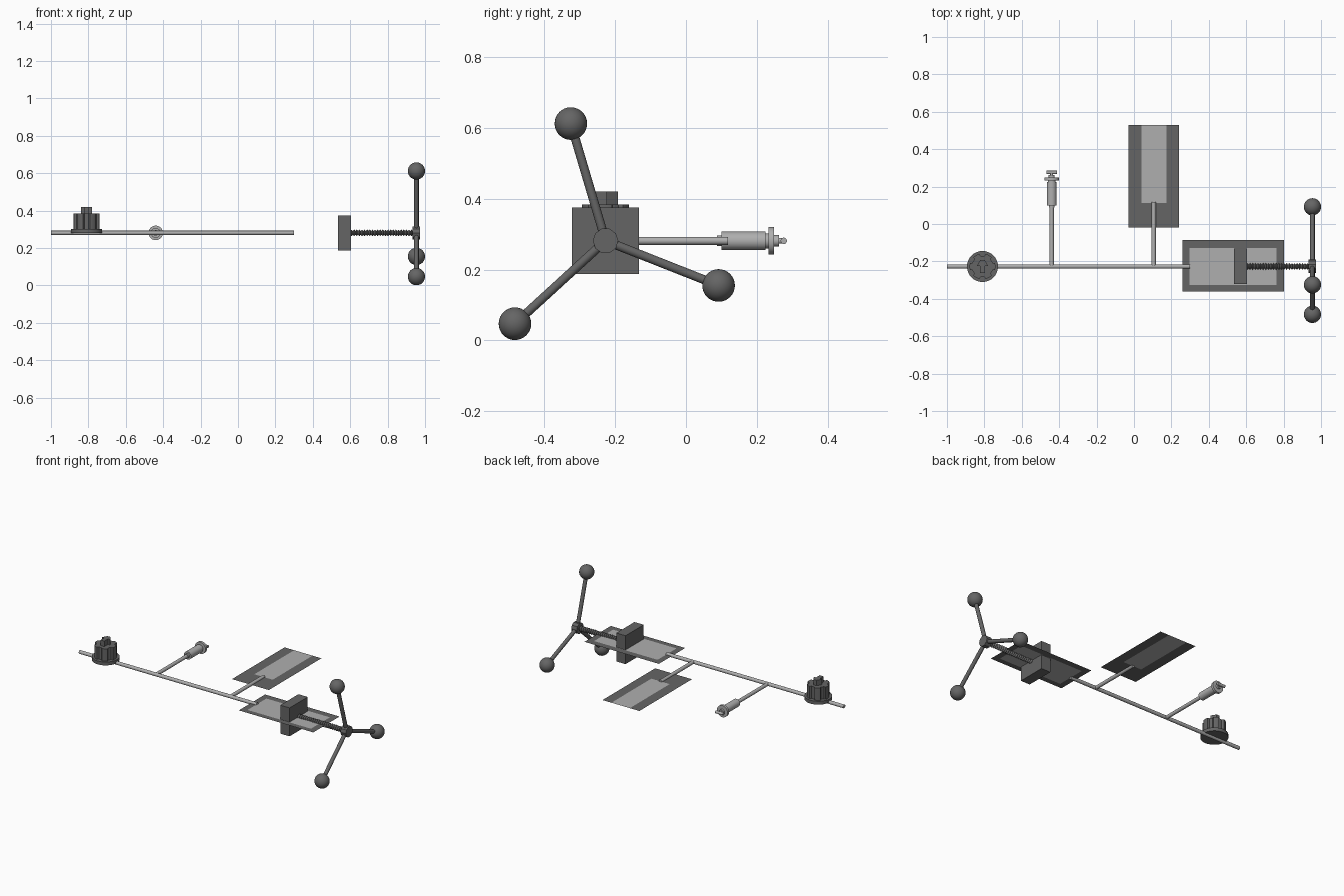
import bpy, bmesh, math
from mathutils import Vector, Matrix

if "Cube" in bpy.data.objects:
    bpy.data.objects.remove(bpy.data.objects["Cube"])

Y0, Z0 = -0.227, 0.281   # axis of the main pipe


def material(name, v):
    m = bpy.data.materials.new(name)
    m.diffuse_color = (v, v, v, 1)
    m.use_nodes = True
    m.node_tree.nodes["Principled BSDF"].inputs["Base Color"].default_value = m.diffuse_color
    return m


DARK = material("dark grey", 0.13)
LIGHT = material("light grey", 0.43)


def make(name, bm, *mats, smooth=None):
    me = bpy.data.meshes.new(name)
    bm.to_mesh(me)
    bm.free()
    ob = bpy.data.objects.new(name, me)
    bpy.context.collection.objects.link(ob)
    for m in mats:
        me.materials.append(m)
    if smooth:
        bpy.ops.object.select_all(action='DESELECT')
        ob.select_set(True)
        bpy.context.view_layer.objects.active = ob
        bpy.ops.object.shade_smooth_by_angle(angle=math.radians(smooth))
    return ob


def box(name, lo, hi, mat):
    bm = bmesh.new()
    lo, hi = Vector(lo), Vector(hi)
    bmesh.ops.create_cube(bm, size=1, matrix=Matrix.Translation((lo + hi) / 2)
                          @ Matrix.Diagonal((*(hi - lo), 1)))
    return make(name, bm, mat)


def lathe(name, origin, axis, profile, mat, n=24, smooth=30):
    """Revolve (distance, radius) pairs about an axis; ends are capped."""
    bm = bmesh.new()
    rot = Vector(axis).to_track_quat('Z', 'Y').to_matrix()
    rings = [[bm.verts.new(Vector(origin) + rot @ Vector(
        (r * math.cos(2 * math.pi * i / n), r * math.sin(2 * math.pi * i / n), d)))
        for i in range(n)] for d, r in profile]
    for a, b in zip(rings, rings[1:]):
        for i in range(n):
            bm.faces.new((a[i], a[(i + 1) % n], b[(i + 1) % n], b[i]))
    bm.faces.new(rings[0][::-1])
    bm.faces.new(rings[-1])
    return make(name, bm, mat, smooth=smooth)


def rod(name, a, b, r, mat, n=20):
    a, b = Vector(a), Vector(b)
    return lathe(name, a, b - a, [(0, r), ((b - a).length, r)], mat, n)


def prism(name, pts, z0, z1, mat, smooth=None):
    bm = bmesh.new()
    f = bm.faces.new([bm.verts.new((x, y, z0)) for x, y in pts])
    top = bmesh.ops.extrude_face_region(bm, geom=[f])['geom']
    bmesh.ops.translate(bm, vec=(0, 0, z1 - z0),
                        verts=[v for v in top if isinstance(v, bmesh.types.BMVert)])
    bmesh.ops.recalc_face_normals(bm, faces=bm.faces)
    return make(name, bm, mat, smooth=smooth)


def panel(name, xs, ys, light):
    """Flat sheet cut into a grid; the cells inside 'light' are the pale inlay."""
    bm = bmesh.new()
    v = [[bm.verts.new((x, y, Z0)) for x in xs] for y in ys]
    for j in range(len(ys) - 1):
        for i in range(len(xs) - 1):
            f = bm.faces.new((v[j][i], v[j][i + 1], v[j + 1][i + 1], v[j + 1][i]))
            f.material_index = int((i, j) in light)
    return make(name, bm, DARK, LIGHT)


# pipes
rod("main_pipe", (-1, Y0, Z0), (0.30, Y0, Z0), 0.0115, LIGHT)
rod("nozzle_pipe", (-0.44, Y0, Z0), (-0.44, 0.11, Z0), 0.0115, LIGHT)
rod("panel_pipe", (0.105, Y0, Z0), (0.105, 0.118, Z0), 0.0115, LIGHT)

# flat panels with pale inlays
panel("rear_panel", (-0.03, 0.04, 0.175, 0.24), (-0.02, 0.113, 0.53), {(1, 1)})
panel("side_panel", (0.258, 0.297, 0.762, 0.803), (-0.36, -0.325, -0.127, -0.085), {(1, 1)})

# nozzle with flange and cross handle
lathe("nozzle", (-0.44, 0, Z0), (0, 1, 0),
      [(0.088, 0.015), (0.10, 0.015), (0.10, 0.026), (0.224, 0.026), (0.224, 0.021),
       (0.233, 0.021), (0.233, 0.039), (0.249, 0.039), (0.249, 0.016), (0.262, 0.016),
       (0.262, 0.008), (0.28, 0.008)], LIGHT)
rod("nozzle_handle", (-0.468, 0.276, Z0), (-0.412, 0.276, Z0), 0.009, LIGHT, 16)

# fluted knob: base disc, lobed body, arrow on top
KX = -0.81
lathe("knob_base", (KX, Y0, Z0), (0, 0, 1), [(0, 0.083), (0.022, 0.083)], DARK, 32)
body = []
for i in range(72):
    a = 2 * math.pi * i / 72
    r = 0.069 if math.cos(6 * a) > -0.45 else 0.057
    body.append((KX + r * math.cos(a), Y0 + r * math.sin(a)))
prism("knob_body", body, Z0 + 0.022, 0.384, DARK, 30)
half = [(0.014, -0.035), (0.014, 0.003), (0.03, 0.003), (0.012, 0.035)]
arrow = half + [(-x, y) for x, y in reversed(half)]
prism("knob_arrow", [(KX + x, Y0 + y) for x, y in arrow], 0.38, 0.42, DARK)

# press block and threaded spindle
box("press_block", (0.535, Y0 - 0.095, Z0 - 0.094), (0.603, Y0 + 0.095, Z0 + 0.094), DARK)
N, X0, X1 = 24, 0.60, 0.935
thread = [((X1 - X0) * k / (2 * N), 0.018 if k % 2 else 0.010) for k in range(2 * N + 1)]
lathe("threaded_spindle", (X0, Y0, Z0), (1, 0, 0), thread, DARK, 16, 20)

# hub with three spokes and ball grips
HX = 0.954
lathe("hub", (HX - 0.02, Y0, Z0), (1, 0, 0), [(0, 0.036), (0.04, 0.036)], DARK, 10, None)
for i, (y, z) in enumerate([(-0.325, 0.612), (0.092, 0.155), (-0.483, 0.047)]):
    rod(f"spoke_{i + 1}", (HX, Y0, Z0), (HX, y, z), 0.0125, DARK, 16)
    bm = bmesh.new()
    bmesh.ops.create_uvsphere(bm, u_segments=32, v_segments=16, radius=0.046,
                              matrix=Matrix.Translation((HX, y, z)))
    make(f"ball_grip_{i + 1}", bm, DARK, smooth=30)
